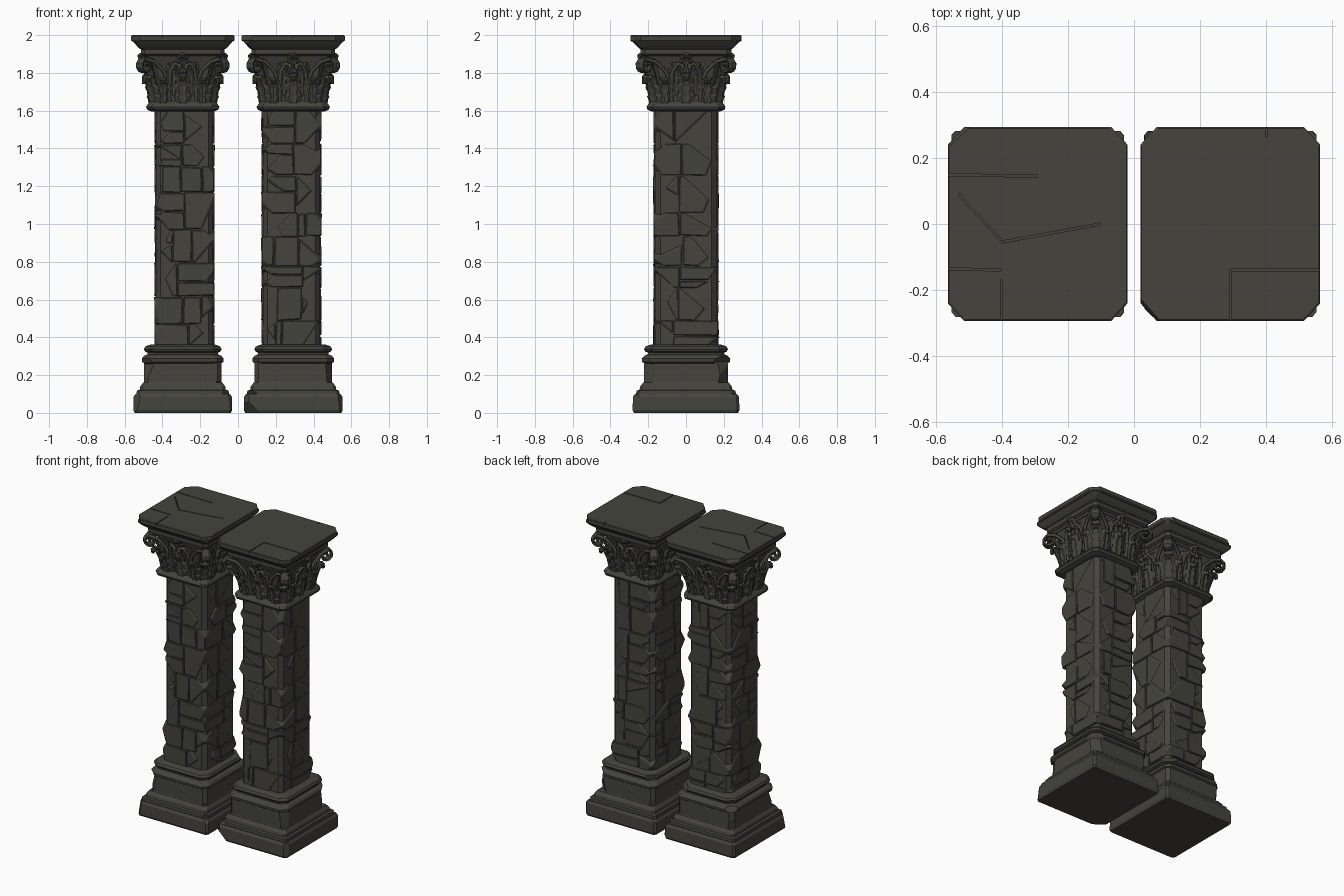
import bpy, bmesh, math, random
from mathutils import Vector, Matrix

cube = bpy.data.objects.get("Cube")
if cube:
    bpy.data.objects.remove(cube, do_unlink=True)

DEEP = 1.08          # plan is slightly deeper than wide
rng = random.Random(7)
uni = rng.uniform

stone = bpy.data.materials.new("dark_stone")
stone.use_nodes = True
colour = (0.058, 0.057, 0.047, 1)
stone.diffuse_color = colour
stone.node_tree.nodes["Principled BSDF"].inputs["Base Color"].default_value = colour


def finish(bm, name, cx, thick=0):
    """Turn a bmesh built around the column axis into an object."""
    for v in bm.verts:
        v.co.y *= DEEP
    bmesh.ops.recalc_face_normals(bm, faces=bm.faces)
    me = bpy.data.meshes.new(name)
    bm.to_mesh(me)
    bm.free()
    me.materials.append(stone)
    ob = bpy.data.objects.new(name, me)
    ob.location.x = cx
    bpy.context.collection.objects.link(ob)
    if thick:
        mod = ob.modifiers.new("thickness", 'SOLIDIFY')
        mod.thickness = thick
        mod.offset = 0
    return ob


def chip(bm, point, normal):
    """Slice a piece off and close the cut."""
    bmesh.ops.bisect_plane(bm, geom=bm.verts[:] + bm.edges[:] + bm.faces[:],
                           plane_co=point, plane_no=normal, clear_outer=True)
    rim = [e for e in bm.edges if e.is_boundary]
    if rim:
        bmesh.ops.holes_fill(bm, edges=rim, sides=0)


def tier(name, cx, profile, cut, chips=0, depth=0.01):
    """Square moulding with clipped corners; profile is (half width, z)."""
    bm = bmesh.new()
    rings = []
    for h, z in profile:
        pts = []
        for q in range(4):
            turn = Matrix.Rotation(q * math.pi / 2, 3, 'Z')
            pts += [turn @ Vector((h, h - cut, z)), turn @ Vector((h - cut, h, z))]
        rings.append([bm.verts.new(p) for p in pts])
    for a, b in zip(rings, rings[1:]):
        for i in range(8):
            j = (i + 1) % 8
            bm.faces.new((a[i], a[j], b[j], b[i]))
    bm.faces.new(rings[0])
    bm.faces.new(rings[-1])
    wide = max(h for h, z in profile)
    for _ in range(chips):
        sx, sy = rng.choice((-1, 1)), rng.choice((-1, 1))
        c = wide - cut / 2 - uni(0, depth)
        z = uni(profile[0][1], profile[-1][1])
        chip(bm, (sx * c, sy * c, z), (sx * uni(.6, 1), sy * uni(.6, 1), uni(-.7, .7)))
    return finish(bm, name, cx)


def split(lo, hi, axis, f):
    cut = lo[axis] + (hi[axis] - lo[axis]) * f
    a, b = hi.copy(), lo.copy()
    a[axis] = b[axis] = cut
    return [(lo, a), (b, hi)]


def stone_block(main, lo, hi, half):
    """One worn ashlar block, chipped where it meets a column corner."""
    bm = bmesh.new()
    bmesh.ops.create_cube(bm, size=1)
    size, mid = hi - lo, (lo + hi) / 2
    for v in bm.verts:
        v.co = Vector([m + c * (s - .004) for m, c, s in zip(mid, v.co, size)])
        v.co += Vector((uni(-.003, .003), uni(-.003, .003), uni(-.005, .005)))
    sx, sy = math.copysign(1, mid.x), math.copysign(1, mid.y)
    if max(abs(lo.x), abs(hi.x)) > half - .01:
        for tilt in (uni(-1, -.2), uni(.2, 1)):
            d = uni(0, .028)
            point = (sx * (half - d), sy * (half - d), uni(lo.z, hi.z))
            chip(bm, point, (sx * uni(.4, 1), sy * uni(.4, 1), tilt))
    bmesh.ops.bevel(bm, geom=bm.edges[:], offset=.004, segments=1, affect='EDGES')
    tmp = bpy.data.meshes.new("block")
    bm.to_mesh(tmp)
    bm.free()
    main.from_mesh(tmp)
    bpy.data.meshes.remove(tmp)


def shaft(side, cx):
    half, z, top = .16, .35, 1.61
    bm = bmesh.new()
    while z < top:
        up = z + uni(.1, .2)
        if top - up < .08:
            up = top
        for a in split(Vector((-half, -half, z)), Vector((half, half, up)), 0, uni(.3, .7)):
            for b in split(*a, 1, uni(.3, .7)):
                parts = split(*b, rng.choice((0, 2, 2)), uni(.3, .7)) if uni(0, 1) < .4 else [b]
                for lo, hi in parts:
                    stone_block(bm, lo, hi, half)
        z = up
    finish(bm, side + "_shaft_blocks", cx)
    tier(side + "_shaft_core", cx, [(.151, .34), (.151, 1.62)], .025)


def strip(bm, path, widths, angle, shift=0, fold=.008):
    """Folded ribbon along a path of (distance out, z), turned to an angle."""
    turn = Matrix.Rotation(angle, 3, 'Z')
    rows = []
    for (r, z), w in zip(path, widths):
        rows.append([bm.verts.new(turn @ Vector((r + f * fold, shift + s * w / 2, z)))
                     for s, f in ((-1, -1), (-.5, .5), (0, -.2), (.5, .5), (1, -1))])
    for a, b in zip(rows, rows[1:]):
        for i in range(4):
            bm.faces.new((a[i], a[i + 1], b[i + 1], b[i]))


def leaf(bm, angle, shift, r, z, height, width, curl):
    """Upright lobed leaf whose tip rolls outward."""
    shape = [(0, 0, .6), (.1, .25, 1), (.15, .35, .7), (.3, .6, 1), (.4, .7, .65),
             (.6, .9, .8), (.85, 1, .6), (1, .93, .45), (.95, .8, .15)]
    strip(bm, [(r + a * curl, z + b * height) for a, b, c in shape],
          [c * width for a, b, c in shape], angle, shift)


def scrolls(side, cx):
    """Thin stems that arch from each face centre out to the corners."""
    cu = bpy.data.curves.new(side + "_capital_stems", 'CURVE')
    cu.dimensions = '3D'
    cu.bevel_depth, cu.bevel_resolution = .011, 1
    cu.use_fill_caps = True
    outer = [(.17, .07, 1.65), (.18, .075, 1.74), (.19, .1, 1.81), (.205, .15, 1.86), (.225, .2, 1.875)]
    inner = [(.18, .07, 1.74), (.195, .065, 1.81), (.21, .04, 1.85), (.215, .015, 1.84), (.215, .02, 1.82)]
    for q in range(4):
        turn = Matrix.Rotation(q * math.pi / 2, 3, 'Z')
        for s in (-1, 1):
            for path in (outer, inner):
                sp = cu.splines.new('POLY')
                sp.points.add(len(path) - 1)
                for p, (r, t, z) in zip(sp.points, path):
                    v = turn @ Vector((r, s * t, z))
                    p.co = (v.x, v.y * DEEP, v.z, 1)
    cu.materials.append(stone)
    ob = bpy.data.objects.new(cu.name, cu)
    ob.location.x = cx
    bpy.context.collection.objects.link(ob)


def capital(side, cx):
    tier(side + "_capital_collar", cx, [(.165, 1.595), (.188, 1.605), (.194, 1.62), (.185, 1.635),
                                        (.17, 1.65)], .03, 2, .008)
    tier(side + "_capital_bell", cx, [(.162, 1.63), (.165, 1.75), (.18, 1.83), (.205, 1.9)], .04)
    bm = bmesh.new()
    for q in range(4):
        face, corner = q * math.pi / 2, (q + .5) * math.pi / 2
        leaf(bm, face, 0, .172, 1.64, .15, .09, .035)
        for s in (-1, 1):
            leaf(bm, face, s * .105, .172, 1.64, .13, .075, .035)
            leaf(bm, face, s * .055, .168, 1.68, .17, .07, .03)
        leaf(bm, corner, 0, .215, 1.64, .14, .1, .06)
        # central flower boss under the abacus
        leaf(bm, face, 0, .18, 1.8, .1, .07, .05)
    finish(bm, side + "_capital_leaves", cx, .012)
    # corner volutes
    bm = bmesh.new()
    path = [(.22, 1.7), (.235, 1.78), (.26, 1.85)]
    for i in range(15):
        a, rad = 2.2 - i * .6, .045 - i * .0026
        path.append((.288 + rad * math.cos(a), 1.835 + rad * math.sin(a)))
    for q in range(4):
        strip(bm, path, [.045] * len(path), (q + .5) * math.pi / 2, 0, .003)
    finish(bm, side + "_capital_volutes", cx, .012)
    scrolls(side, cx)
    tier(side + "_abacus_lower", cx, [(.2, 1.875), (.205, 1.89), (.222, 1.9), (.222, 1.925), (.235, 1.935)], .02, 2)
    tier(side + "_abacus_cove", cx, [(.23, 1.93), (.245, 1.945), (.262, 1.965), (.262, 1.975)], .014, 2, .006)


def top_slab(side, cx, cracks):
    slab = tier(side + "_abacus_slab", cx, [(.266, 1.965), (.273, 1.972), (.273, 1.996), (.269, 2)], .05, 1, .004)
    for x0, y0, x1, y1 in cracks:
        a, b = Vector((x0, y0 / DEEP, 2)), Vector((x1, y1 / DEEP, 2))
        bm = bmesh.new()
        bmesh.ops.create_cube(bm, size=1)
        d = b - a
        bm.transform(Matrix.Translation((a + b) / 2) @ Matrix.Rotation(math.atan2(d.y, d.x), 4, 'Z')
                     @ Matrix.Diagonal((d.length, .006, .024, 1)))
        cutter = finish(bm, "crack_cutter", cx)
        mod = slab.modifiers.new("crack", 'BOOLEAN')
        mod.operation, mod.object = 'DIFFERENCE', cutter
        cutter.hide_render = True
        bpy.context.view_layer.objects.active = slab
        bpy.ops.object.modifier_apply(modifier=mod.name)
        bpy.data.objects.remove(cutter, do_unlink=True)


def base(side, cx):
    tier(side + "_plinth", cx, [(.255, 0), (.262, .015), (.26, .085), (.25, .1)], .012, 4, .008)
    tier(side + "_base_steps", cx, [(.245, .095), (.243, .118), (.228, .122), (.225, .14), (.21, .16)], .012, 3)
    tier(side + "_base_block", cx, [(.212, .15), (.205, .165), (.205, .26), (.2, .275)], .022, 6, .015)
    tier(side + "_base_roll", cx, [(.2, .26), (.215, .27), (.217, .287), (.205, .302), (.188, .31), (.182, .325)], .035, 3)
    tier(side + "_base_ring", cx, [(.18, .315), (.2, .325), (.206, .338), (.198, .352), (.17, .362)], .04, 2)


# the two columns
left_cracks = [(.3, -.14, 0, -.14), (0, -.14, 0, -.31), (.11, .31, .11, .265)]
right_cracks = [(-.3, .15, 0, .145), (-.3, -.135, -.11, -.14), (-.11, -.31, -.11, -.17),
                (-.11, -.055, .19, 0), (-.24, .09, -.11, -.05)]
for side, cx, cracks in (("left", .2925, left_cracks), ("right", -.2925, right_cracks)):
    base(side, cx)
    shaft(side, cx * .968)
    capital(side, cx)
    top_slab(side, cx, cracks)
